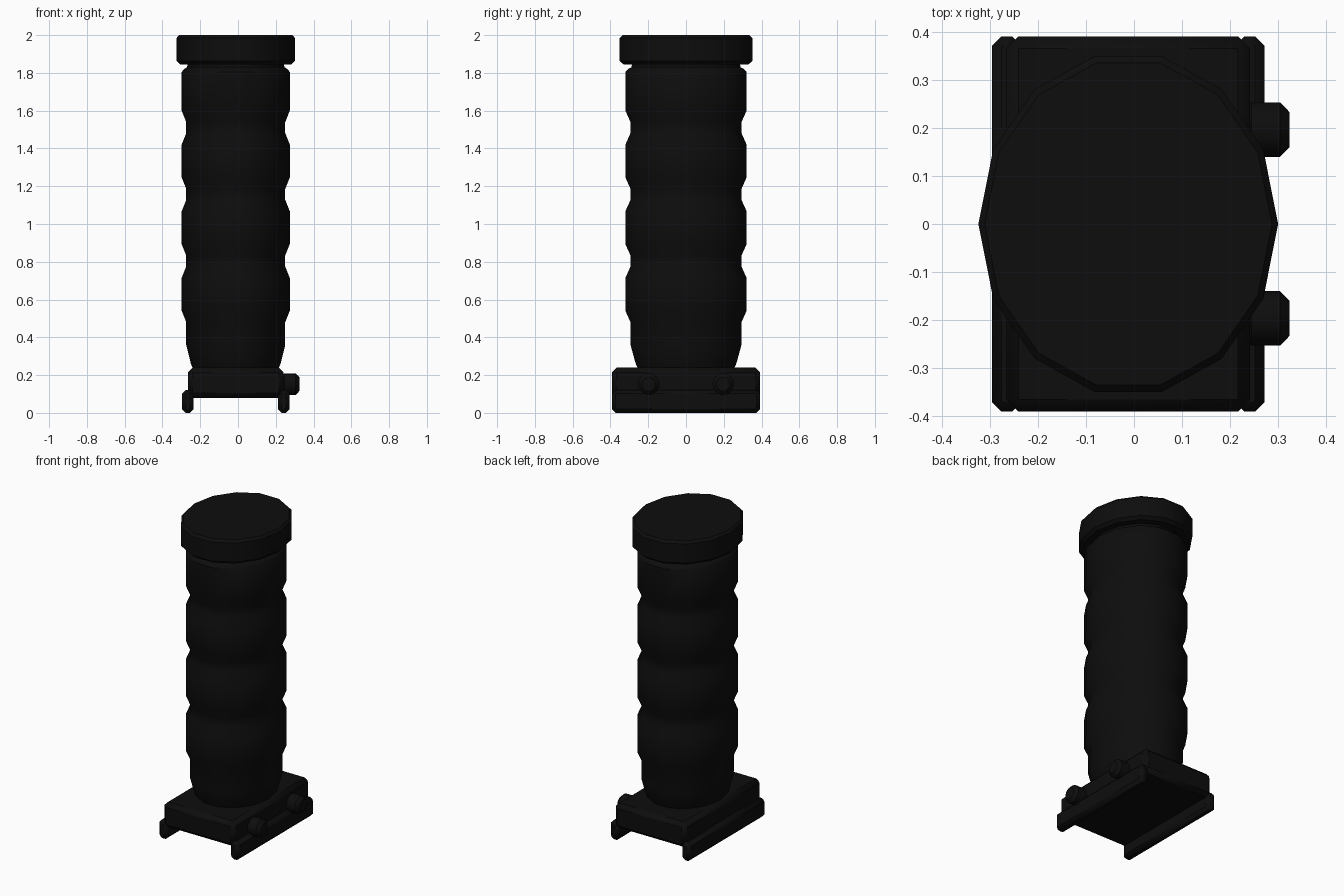
import bpy, bmesh, math
from mathutils import Matrix

cube = bpy.data.objects.get("Cube")
if cube:
    bpy.data.objects.remove(cube, do_unlink=True)

CX = -0.012          # centre line of grip and rail clamp
RATIO = 1.15         # the grip is deeper than it is wide

black = bpy.data.materials.new("matte_black")
black.use_nodes = True
black.diffuse_color = (0.004, 0.004, 0.004, 1)
black.node_tree.nodes["Principled BSDF"].inputs["Base Color"].default_value = (0.004, 0.004, 0.004, 1)


def finish(name, bm, angle=35, bevel=0.0, segments=1):
    bmesh.ops.recalc_face_normals(bm, faces=bm.faces)
    mesh = bpy.data.meshes.new(name)
    bm.to_mesh(mesh)
    bm.free()
    mesh.materials.append(black)
    obj = bpy.data.objects.new(name, mesh)
    bpy.context.collection.objects.link(obj)
    if bevel:
        mod = obj.modifiers.new("bevel", "BEVEL")
        mod.width = bevel
        mod.segments = segments
        mod.limit_method = "ANGLE"
        mod.angle_limit = math.radians(50)
    bpy.ops.object.select_all(action="DESELECT")
    obj.select_set(True)
    bpy.context.view_layer.objects.active = obj
    bpy.ops.object.shade_smooth_by_angle(angle=math.radians(angle))
    return obj


def lathe(name, profile, sides=14, angle=35):
    """Stack oval rings of (radius, height) and cap both ends."""
    bm = bmesh.new()
    rings = []
    for r, z in profile:
        turns = [2 * math.pi * i / sides for i in range(sides)]
        rings.append([bm.verts.new((CX + r * math.cos(a), RATIO * r * math.sin(a), z)) for a in turns])
    for low, high in zip(rings, rings[1:]):
        for i in range(sides):
            j = (i + 1) % sides
            bm.faces.new((low[i], low[j], high[j], high[i]))
    bm.faces.new(rings[0][::-1])
    bm.faces.new(rings[-1])
    return finish(name, bm, angle)


def box(name, x0, x1, y, z0, z1, bevel):
    bm = bmesh.new()
    bmesh.ops.create_cube(bm, size=1)
    bmesh.ops.scale(bm, vec=(x1 - x0, 2 * y, z1 - z0), verts=bm.verts)
    bmesh.ops.translate(bm, vec=((x0 + x1) / 2, 0, (z0 + z1) / 2), verts=bm.verts)
    return finish(name, bm, 35, bevel)


# Ribbed grip: tapered foot, three repeated bulges, one taller bulge under the neck
WAIST, BULGE, PITCH = 0.262, 0.286, 0.353
profile = [(0.225, 0.23), (0.238, 0.262), (WAIST, 0.36), (WAIST, 0.48)]
for i in range(3):
    z = 0.48 + i * PITCH
    profile += [(BULGE, z + 0.06), (BULGE, z + 0.235), (WAIST, z + 0.295), (WAIST, z + PITCH)]
profile += [(BULGE, 1.60), (BULGE, 1.805), (0.274, 1.82), (0.258, 1.83), (0.252, 1.86)]
lathe("grip", profile, angle=40)

# End cap with a softened rim
lathe("end_cap", [(0.295, 1.845), (0.313, 1.863), (0.313, 1.985), (0.300, 2.0)], angle=40)

# Rail clamp: block with a hooked jaw along each side
box("clamp_block", CX - 0.254, CX + 0.254, 0.392, 0.08, 0.24, 0.025)
for side, label in ((1, "left"), (-1, "right")):
    edges = sorted((CX + side * 0.223, CX + side * 0.285))
    box(label + "_clamp_jaw", edges[0], edges[1], 0.392, 0.0, 0.122, 0.02)

# Clamping screws on the left side
for y, label in ((-0.197, "front"), (0.197, "rear")):
    bm = bmesh.new()
    bmesh.ops.create_cone(bm, cap_ends=True, segments=16, radius1=0.057, radius2=0.057, depth=0.1)
    bmesh.ops.transform(bm, verts=bm.verts,
                        matrix=Matrix.Translation((0.275, y, 0.152)) @ Matrix.Rotation(math.pi / 2, 4, "Y"))
    finish(label + "_clamp_screw", bm, 35, 0.02)
